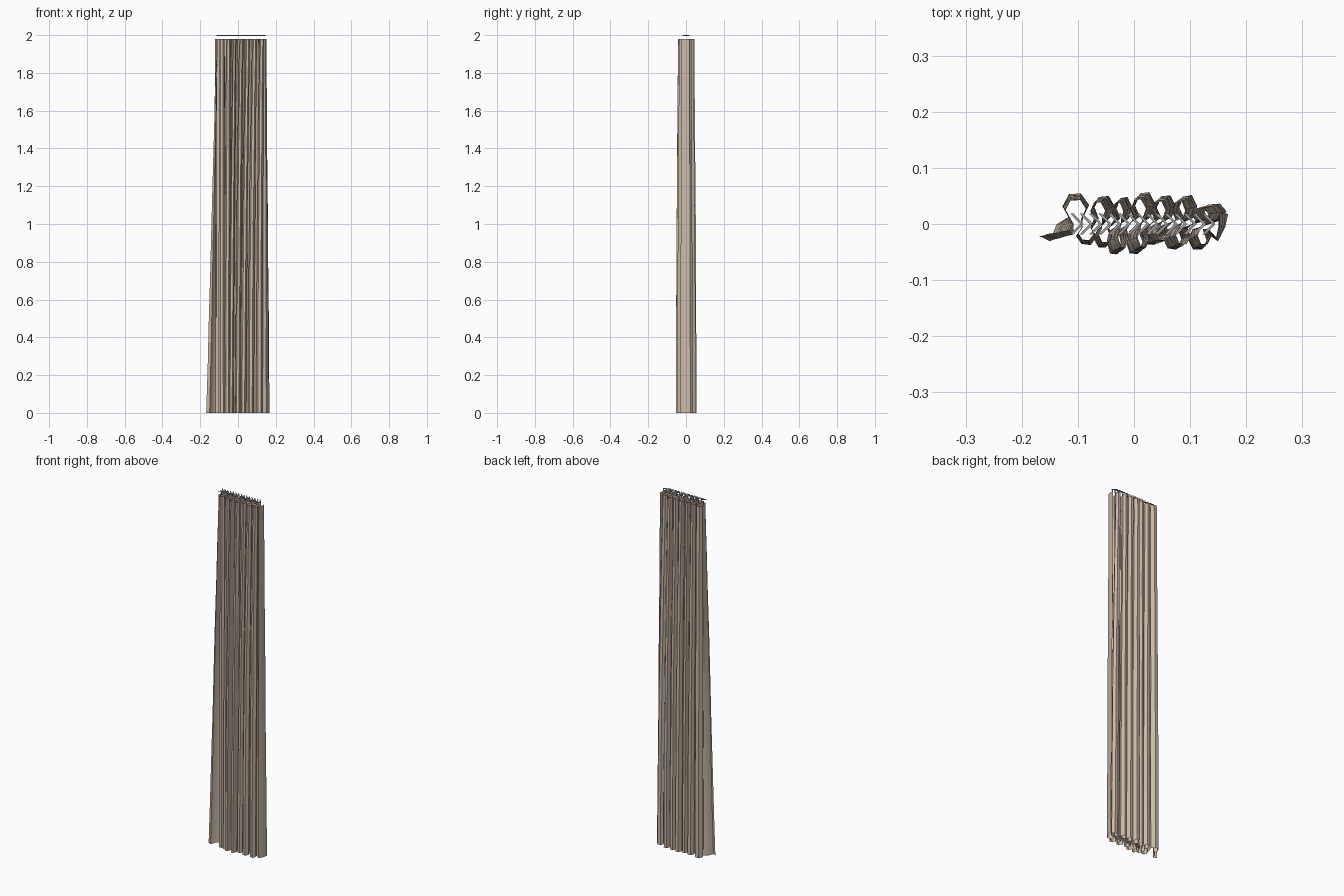
import bpy, bmesh, math, random

if "Cube" in bpy.data.objects:
    bpy.data.objects.remove(bpy.data.objects["Cube"])
random.seed(4)


def material(name, color):
    m = bpy.data.materials.new(name)
    m.diffuse_color = color
    m.use_nodes = True
    m.node_tree.nodes["Principled BSDF"].inputs["Base Color"].default_value = m.diffuse_color
    return m


def finish(name, bm, mat):
    me = bpy.data.meshes.new(name)
    bm.to_mesh(me)
    bm.free()
    ob = bpy.data.objects.new(name, me)
    bpy.context.collection.objects.link(ob)
    me.materials.append(mat)
    return ob


cloth = material("cloth", (0.60, 0.49, 0.39, 1))
metal = material("metal", (0.35, 0.35, 0.35, 1))

# Fold lobes at the hem: centre x, signed depth y, half width
lobes = [(-0.104, 0.055, 0.024), (-0.085, -0.037, 0.018), (-0.053, 0.050, 0.018),
         (-0.056, -0.042, 0.016), (-0.017, 0.048, 0.014), (-0.036, -0.054, 0.013),
         (0.020, 0.056, 0.018), (0.000, -0.053, 0.015), (0.058, 0.051, 0.017),
         (0.029, -0.037, 0.015), (0.097, 0.051, 0.016), (0.068, -0.045, 0.017),
         (0.145, 0.036, 0.020), (0.113, -0.046, 0.017)]


def profile(t):
    """Cross-section of the gathered cloth, t = 0 at the hem and 1 at the top."""
    top = t ** 1.5
    depth = 1 - 0.22 * top
    pts = [(-0.168 + 0.055 * t, -0.021 + 0.01 * t),
           (-0.150 + 0.042 * t, -0.030 + 0.012 * t),
           (-0.137 + 0.030 * t, 0.000)]
    for i, (c, a, w) in enumerate(lobes):
        even = -0.103 + 0.0178 * i
        c = c + (even - c) * top * 0.8
        w *= 1 - 0.25 * top
        for u, v in ((-0.55, 0.22), (-1, 0.58), (-0.5, 0.97),
                     (0.4, 1), (1, 0.62), (0.55, 0.22)):
            pts.append((c + u * w, a * v * depth))
    pts += [(0.150 - 0.004 * t, -0.030 * depth),
            (0.163 - 0.013 * t, -0.005), (0.167 - 0.017 * t, 0.018)]
    return pts


# Curtain: one open sheet lofted upward through the folds
bm = bmesh.new()
rows = []
levels = [0, 0.25, 0.5, 0.75, 1.0, 1.25, 1.5, 1.7, 1.85, 1.98]
for z in levels:
    flare = 0.004 * max(0, (z - 1.8) / 0.18)
    row = []
    for x, y in profile(z / 1.98):
        x += random.uniform(-0.0008, 0.0008)
        y += random.uniform(-0.0008, 0.0008)
        row.append(bm.verts.new((x * (1 + flare), y, z)))
    rows.append(row)
for lo, hi in zip(rows, rows[1:]):
    for i in range(len(lo) - 1):
        bm.faces.new((lo[i], lo[i + 1], hi[i + 1], hi[i]))
curtain = finish("curtain_cloth", bm, cloth)
bpy.context.view_layer.objects.active = curtain
curtain.select_set(True)
bpy.ops.object.shade_smooth_by_angle(angle=math.radians(40))

# Folding carrier: flat, thin chevron links in a row above the cloth
bm = bmesh.new()
n, wide = 15, 0.006
for k in range(n):
    x = -0.114 + k * 0.0168
    for s in (-1, 1):
        flat = [(x, s * 0.019), (x + wide, s * 0.019),
                (x + 0.018 + wide, 0), (x + 0.018, 0)]
        bm.faces.new([bm.verts.new((px, py, 1.998)) for px, py in flat])
bmesh.ops.recalc_face_normals(bm, faces=bm.faces)
links = finish("carrier_links", bm, metal)
solid = links.modifiers.new("thickness", "SOLIDIFY")
solid.thickness = 0.003
solid.offset = 0
